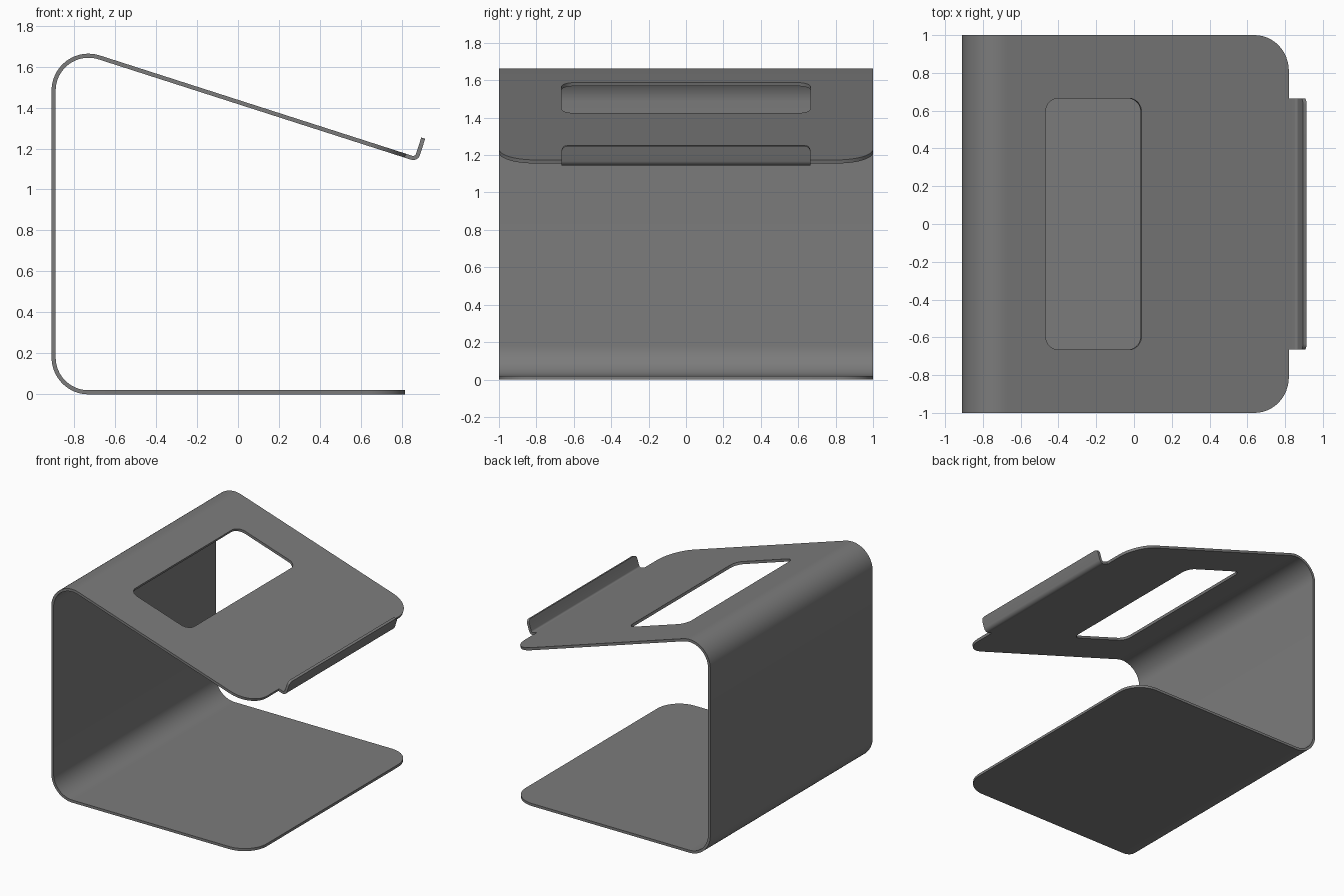
import bpy, bmesh
from math import sin, cos, pi, radians

if "Cube" in bpy.data.objects:
    bpy.data.objects.remove(bpy.data.objects["Cube"])

THICK = 0.02
TILT = radians(17.8)
SLOT = 0.665         # half width of the slot and of the lip
FRONT = 0.815        # x of the base front edge

# Side path of the outer face: (length, turn to the right)
PATH = [(1.545, 0),                                  # base
        (0.18 * pi / 2, pi / 2),                     # lower bend
        (1.303, 0),                                  # back
        (0.18 * (pi / 2 + TILT), pi / 2 + TILT),     # upper bend
        (1.602, 0),                                  # sloping rest
        (0.015 * pi / 2, -pi / 2),                   # lip bend
        (0.083, 0)]                                  # lip


def start_of(k):
    return sum(p[0] for p in PATH[:k])


def point(s):
    """x, z on the bent path at distance s."""
    x, z, a = FRONT, 0.0, pi
    for length, turn in PATH:
        d = min(s, length)
        if turn:
            r = length / turn
            b = a - d / r
            x += r * (sin(a) - sin(b))
            z += r * (cos(b) - cos(a))
            a = b
        else:
            x += d * cos(a)
            z += d * sin(a)
        s -= d
        if s <= 1e-9:
            break
    return x, z


def corner(r, n, closing=False):
    """Rounded corner as (distance along path, inset from side)."""
    pts = [(r * (1 - cos(pi / 2 * i / n)), r * (1 - sin(pi / 2 * i / n))) for i in range(n + 1)]
    return [(r - d, i) for d, i in reversed(pts)] if closing else pts


# Rows of the flat blank: (s, half width, inner half width, side strips?, middle strip?)
rows = []


def add(s, w=1.0, h=SLOT, side=True, mid=True):
    rows.append((s, w, h, side, mid))


def add_bend(k, n, side=True):
    for i in range(n + 1):
        add(start_of(k) + PATH[k][0] * i / n, side=side)


for d, inset in corner(0.19, 12):                    # rounded base front
    add(d, w=1 - inset)
add_bend(1, 16)
add_bend(3, 18)
top = start_of(4)
slot_rows = ([(0.218 + d, i) for d, i in corner(0.07, 8)] +
             [(0.681 + d, i) for d, i in corner(0.07, 8, True)])
for n, (d, inset) in enumerate(slot_rows):           # slot opening
    add(top + d, h=SLOT - inset, mid=(n == len(slot_rows) - 1))
front = corner(0.19, 12, True)
for n, (d, inset) in enumerate(front):               # rounded rest front
    add(top + 1.38 + d, w=1 - inset, side=(n < len(front) - 1))
add_bend(5, 8, side=False)
for d, inset in corner(0.03, 6, True):               # rounded lip edge
    add(start_of(7) - 0.03 + d, h=SLOT - inset, side=False)

# Bent sheet
bm = bmesh.new()
prev = None
for s, w, h, side, mid in rows:
    x, z = point(s)
    cur = [bm.verts.new((x, y, z)) for y in (-w, -h, h, w)]
    if prev:
        for j, keep in enumerate((flags[0], flags[1], flags[0])):
            if keep:
                bm.faces.new((prev[j], prev[j + 1], cur[j + 1], cur[j]))
    prev, flags = cur, (side, mid)
bmesh.ops.delete(bm, geom=[v for v in bm.verts if not v.link_faces], context='VERTS')
mesh = bpy.data.meshes.new("bent_sheet_stand")
bm.to_mesh(mesh)
bm.free()
stand = bpy.data.objects.new("bent_sheet_stand", mesh)
bpy.context.collection.objects.link(stand)
bpy.context.view_layer.objects.active = stand
stand.select_set(True)

# Dark metal
mat = bpy.data.materials.new("dark_metal")
mat.diffuse_color = (0.2, 0.2, 0.2, 1)
mat.use_nodes = True
mat.node_tree.nodes["Principled BSDF"].inputs["Base Color"].default_value = mat.diffuse_color
mesh.materials.append(mat)

# Sheet thickness, towards the inside of the big bends
mod = stand.modifiers.new("thickness", 'SOLIDIFY')
mod.thickness = THICK
mod.offset = 1
bpy.ops.object.modifier_apply(modifier=mod.name)
bpy.ops.object.shade_smooth_by_angle(angle=radians(30))
